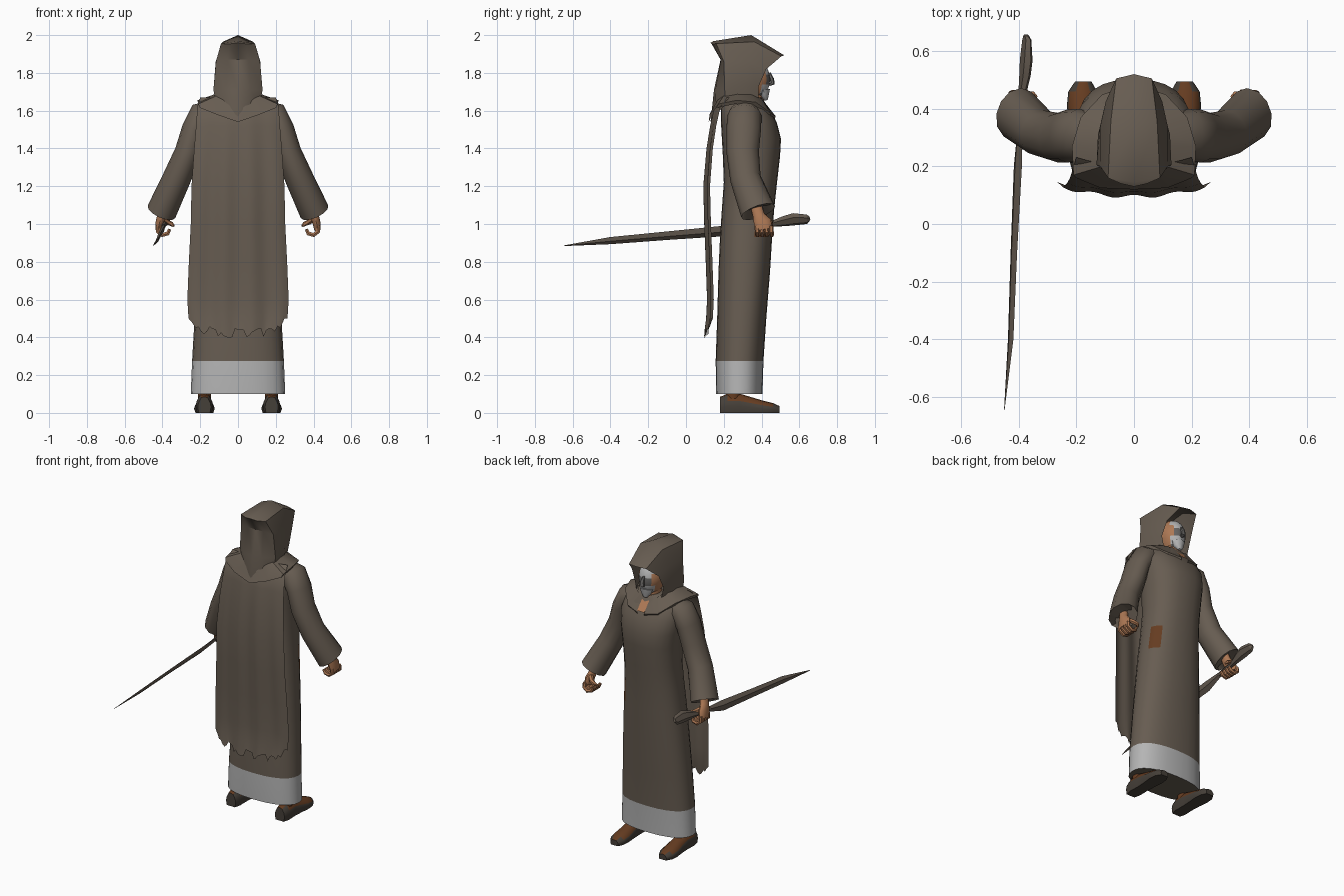
import bpy, bmesh, math, random
from mathutils import Vector

random.seed(4)
old = bpy.data.objects.get("Cube")
if old:
    bpy.data.objects.remove(old)


def material(name, r, g, b):
    m = bpy.data.materials.new(name)
    m.use_nodes = True
    m.diffuse_color = (r, g, b, 1)
    node = next(n for n in m.node_tree.nodes if n.type == 'BSDF_PRINCIPLED')
    node.inputs["Base Color"].default_value = (r, g, b, 1)
    node.inputs["Roughness"].default_value = 0.9
    return m


cloth = material("drab cloth", 0.135, 0.108, 0.083)
hem = material("pale hem", 0.46, 0.46, 0.46)
skin = material("skin", 0.42, 0.19, 0.09)
leather = material("brown leather", 0.13, 0.045, 0.015)
steel = material("dull blade", 0.125, 0.1, 0.078)
grip = material("dark grip", 0.06, 0.05, 0.04)
grey = material("grey beard", 0.13, 0.125, 0.12)


def loft(name, rings, mats, closed=True, cap=True, rule=None, angle=50):
    """Skin a list of equally long point rings; rule(centre, normal) picks the colour."""
    bm = bmesh.new()
    rows = [[bm.verts.new(p) for p in ring] for ring in rings]
    n = len(rows[0])
    for a, b in zip(rows, rows[1:]):
        for i in range(n if closed else n - 1):
            j = (i + 1) % n
            bm.faces.new((a[i], a[j], b[j], b[i]))
    if closed and cap:
        bm.faces.new(rows[0])
        bm.faces.new(rows[-1])
    bmesh.ops.remove_doubles(bm, verts=bm.verts, dist=0.0005)
    bmesh.ops.recalc_face_normals(bm, faces=bm.faces)
    return finish(name, bm, mats, rule, angle)


def finish(name, bm, mats, rule=None, angle=50):
    bm.normal_update()
    if rule:
        for f in bm.faces:
            f.material_index = rule(f.calc_center_median(), f.normal)
    me = bpy.data.meshes.new(name)
    bm.to_mesh(me)
    bm.free()
    for m in mats:
        me.materials.append(m)
    ob = bpy.data.objects.new(name, me)
    bpy.context.collection.objects.link(ob)
    bpy.ops.object.select_all(action='DESELECT')
    ob.select_set(True)
    bpy.context.view_layer.objects.active = ob
    bpy.ops.object.shade_smooth_by_angle(angle=math.radians(angle))
    return ob


def tube(name, path, n, mats, up, side=1, **kw):
    """Loft ellipses of half sizes a, b along points (x, y, z, a, b)."""
    pts = [Vector(p[:3]) for p in path]
    rings = []
    for i, p in enumerate(path):
        t = (pts[min(i + 1, len(pts) - 1)] - pts[max(i - 1, 0)]).normalized()
        u = Vector(up)
        u = (u - t * u.dot(t)).normalized()
        v = t.cross(u)
        ring = []
        for k in range(n):
            w = math.tau * k / n
            q = pts[i] + u * p[3] * math.cos(w) + v * p[4] * math.sin(w)
            ring.append((q.x * side, q.y, q.z))
        rings.append(ring)
    return loft(name, rings, mats, **kw)


def mirrored(half):
    """Half a strip ending on the centre line, continued to the other side."""
    return half + [(-x, y, z) for x, y, z in reversed(half[:-1])]


def soft(v):
    return math.copysign(abs(v) ** 0.85, v)


# Robe: height, half width, back, front
profile = [(0.1, .25, .16, .405), (0.275, .243, .157, .41), (0.5, .23, .165, .425),
           (0.75, .212, .172, .445), (0.93, .198, .18, .456), (1.08, .185, .19, .467),
           (1.22, .178, .2, .482), (1.36, .185, .195, .498), (1.45, .195, .19, .503),
           (1.54, .205, .185, .48), (1.61, .19, .185, .44), (1.67, .1, .2, .4)]
N = 24
robe = []
for z, w, back, front in profile:
    mid, d = (back + front) / 2, (front - back) / 2
    robe.append([(w * soft(math.cos(math.tau * k / N)), mid + d * soft(math.sin(math.tau * k / N)), z)
                 for k in range(N)])


def robe_colour(c, n):
    if abs(n.z) < 0.9 and c.z < 0.275:
        return 1
    return 2 if c.x > 0.1 and 0.36 < c.y < 0.43 and 0.93 < c.z < 1.08 else 0


loft("robe", robe, [cloth, hem, leather], rule=robe_colour)

# Shoulder mantle, open in a slot at the throat
outer = [(.025, .475, 1.57), (.11, .45, 1.585), (.185, .37, 1.645), (.215, .27, 1.655),
         (.21, .17, 1.635), (.12, .135, 1.6), (0, .13, 1.56)]
inner = [(.025, .4, 1.655), (.07, .4, 1.665), (.1, .34, 1.69), (.115, .27, 1.69),
         (.11, .2, 1.68), (.07, .17, 1.66), (0, .16, 1.65)]
lip = [(x * .96, y - .01, z - .02) for x, y, z in outer]
loft("mantle", [mirrored(inner), mirrored(outer), mirrored(lip)], [cloth], closed=False, angle=35)

# Hood: arcs from the front rim to the back, each from hem up to the ridge
hood = [[(.085, .385, 1.64), (.105, .385, 1.73), (.098, .425, 1.82), (.062, .505, 1.888), (0, .52, 1.893)],
        [(.115, .31, 1.63), (.125, .31, 1.74), (.118, .335, 1.86), (.08, .36, 1.965), (0, .345, 2.0)],
        [(.115, .21, 1.63), (.13, .205, 1.71), (.117, .2, 1.86), (.09, .16, 1.955), (0, .145, 1.968)],
        [(.06, .16, 1.585), (.065, .155, 1.71), (.055, .185, 1.87), (.045, .14, 1.953), (0, .13, 1.96)],
        [(0, .13, 1.54), (0, .148, 1.71), (0, .183, 1.87), (0, .135, 1.955), (0, .13, 1.96)]]
loft("hood", [mirrored(a) for a in hood], [cloth], closed=False, angle=35)

# Cape with soft folds and a torn lower edge
cape = []
COLS = 32
torn = [random.uniform(-.03, .03) for _ in range(COLS + 1)]
for z, w, y in [(1.67, .2, .2), (1.62, .215, .15), (1.52, .222, .128), (1.4, .232, .11), (1.2, .246, .095),
                (1.0, .25, .1), (.8, .26, .108), (.6, .268, .115), (.5, .262, .11), (.42, .24, .1)]:
    row = []
    for k in range(COLS + 1):
        s = 2 * k / COLS - 1
        rag = torn[k] + .07 * s ** 4 if z < .45 else 0
        fold = .006 * math.cos(s * 11) * min(1, (1.7 - z) * 2)
        row.append((w * s, y + .032 * s * s + fold, z + rag))
    cape.append(row)
loft("cape", cape, [cloth], closed=False)

# Head: banded face with pale brow and moustache, skin elsewhere
bm = bmesh.new()
bmesh.ops.create_uvsphere(bm, u_segments=20, v_segments=14, radius=1)
for v in bm.verts:
    jaw = 1 - .25 * max(0, -v.co.z)
    v.co = (v.co.x * .078 * jaw, .345 + v.co.y * .1, 1.765 + v.co.z * .115)


def face_colour(c, n):
    if c.y < .39 or abs(c.x) > .05:
        return 0
    if c.z > 1.8 or 1.69 < c.z < 1.735:
        return 2
    return 1


finish("head", bm, [skin, grey, hem], face_colour)
tube("nose", [(0, .44, 1.8, .008, .008), (0, .455, 1.765, .012, .012), (0, .458, 1.745, .012, .016),
              (0, .44, 1.735, .006, .008)], 6, [grey], (0, 1, 0))
tube("chin_beard", [(0, .41, 1.71, .035, .045), (0, .415, 1.68, .025, .035), (0, .425, 1.655, .008, .012)],
     8, [hem], (0, 1, 0))
tube("neck", [(0, .35, 1.58, .075, .055), (0, .345, 1.72, .055, .05)], 12, [skin], (0, 1, 0))
# Bare throat in the mantle slot
loft("throat", [[(-.026, .4, 1.66), (.026, .4, 1.66)], [(-.026, .472, 1.578), (.026, .472, 1.578)]],
     [skin], closed=False)


def shoe_colour(c, n):
    return 1 if n.z > 0.45 and c.z > .035 else 0


for side, label in ((1, "left"), (-1, "right")):
    # Sleeve, turned inward at the cuff
    tube(label + "_sleeve",
         [(.12, .31, 1.6, .07, .06), (.19, .31, 1.575, .09, .075), (.232, .305, 1.5, .092, .066),
          (.265, .3, 1.38, .086, .07), (.325, .315, 1.24, .082, .075), (.405, .382, 1.065, .095, .08),
          (.39, .37, 1.1, .07, .055)], 12, [cloth], (0, 1, 0), side)
    # Hand with curled fingers
    tube(label + "_palm",
         [(.39, .37, 1.1, .03, .024), (.405, .385, 1.045, .032, .024), (.415, .405, 1.01, .047, .022),
          (.42, .412, .97, .045, .017)], 10, [skin], (0, 1, 0), side)
    for i in range(4):
        y, r = .375 + .025 * i, .0125
        tube(f"{label}_finger_{i + 1}",
             [(.422, y, .99, r, r), (.425, y + .002, .96, r, r), (.4, y + .004, .942, r, r),
              (.372, y + .004, .95, r, r), (.362, y, .972, r * .7, r * .7)], 6, [skin], (0, 1, 0), side)
    tube(label + "_thumb",
         [(.4, .42, 1.025, .016, .016), (.375, .445, 1.01, .014, .014), (.352, .45, 1.0, .012, .012),
          (.34, .44, .99, .007, .007)], 6, [skin], (0, 0, 1), side)
    # Shoe: leather upper over a dark sole
    shoe = []
    for y, x, w, h in [(.18, .178, .035, .085), (.22, .178, .046, .1), (.29, .177, .044, .1),
                       (.35, .177, .048, .082), (.41, .178, .055, .064), (.46, .178, .05, .052),
                       (.495, .176, .028, .036)]:
        half = [(0, 0), (.85, 0), (1, .35), (.9, .62), (.5, .95), (0, 1)]
        section = half + [(-a, b) for a, b in reversed(half[1:-1])]
        shoe.append([(side * (x + a * w), y, b * h) for a, b in section])
    loft(label + "_shoe", shoe, [grip, leather], rule=shoe_colour)
    tube(label + "_ankle", [(side * .177, .25, .06, .04, .035), (side * .177, .25, .2, .04, .038)],
         10, [leather], (0, 1, 0))

# Sword: diamond section blade, guard hand grip and flared pommel
lean = (.45, 0, .9)
tube("sword_blade",
     [(-.45, -.645, .885, .002, .001), (-.428, -.4, .912, .021, .007), (-.417, -.1, .938, .025, .009),
      (-.403, .2, .963, .031, .011), (-.395, .33, .985, .014, .01)], 4, [steel], lean, angle=20)
tube("sword_grip",
     [(-.395, .32, .985, .014, .011), (-.388, .45, 1.0, .016, .013), (-.378, .52, 1.015, .03, .017),
      (-.374, .57, 1.025, .036, .018), (-.372, .64, 1.025, .028, .012), (-.375, .655, 1.03, .012, .008)],
     6, [steel], lean, angle=20)
